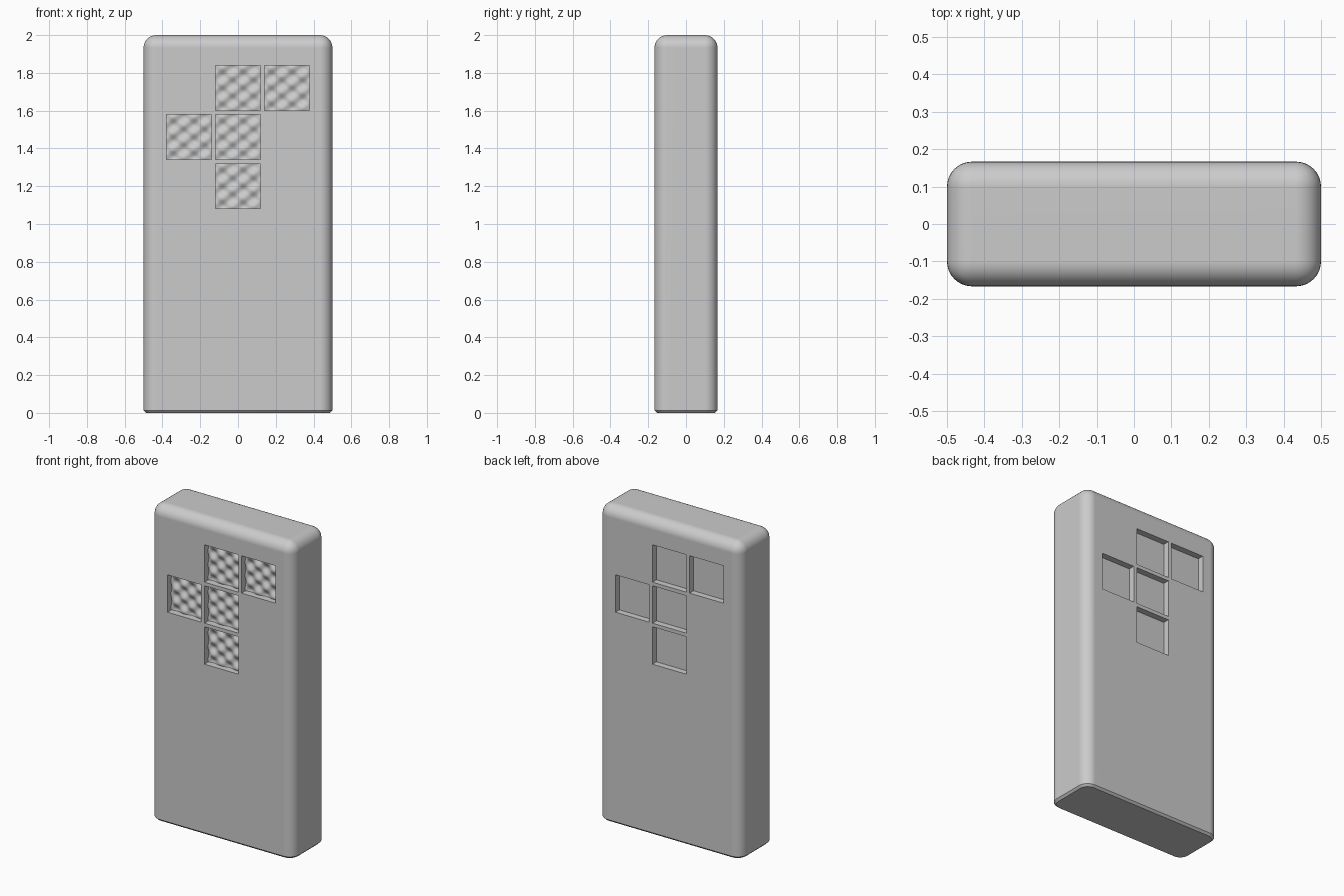
import bpy, bmesh, math
from mathutils import Matrix, Vector

cube = bpy.data.objects.get("Cube")
if cube:
    bpy.data.objects.remove(cube, do_unlink=True)

W, D, H = 1.0, 1 / 3, 2.0
CELL, PITCH, DEPTH = 0.237, 0.26, 0.04
ROUND, CHAMFER, WAVE = 0.067, 0.013, 0.009
# Pocket layout as (column, row), row 0 at the top
LAYOUT = [(0, 0), (1, 0), (-1, 1), (0, 1), (0, 2)]
CENTRES = [(c * PITCH, 1.72 - r * PITCH) for c, r in LAYOUT]

grey = bpy.data.materials.new("light grey")
grey.use_nodes = True
grey.diffuse_color = (0.6, 0.6, 0.6, 1)
grey.node_tree.nodes["Principled BSDF"].inputs["Base Color"].default_value = grey.diffuse_color


def make_object(name, bm):
    mesh = bpy.data.meshes.new(name)
    bmesh.ops.recalc_face_normals(bm, faces=bm.faces)
    bm.to_mesh(mesh)
    bm.free()
    mesh.materials.append(grey)
    obj = bpy.data.objects.new(name, mesh)
    bpy.context.collection.objects.link(obj)
    return obj


def add_box(bm, centre, size):
    matrix = Matrix.Translation(centre) @ Matrix.Diagonal((*size, 1))
    bmesh.ops.create_cube(bm, size=1, matrix=matrix)


def select_only(obj):
    bpy.ops.object.select_all(action='DESELECT')
    obj.select_set(True)
    bpy.context.view_layer.objects.active = obj


# Slab: rounded sides and top, small flat chamfer round the base
bm = bmesh.new()
add_box(bm, (0, 0, H / 2), (W, D, H))
upper = [e for e in bm.edges if max(v.co.z for v in e.verts) > H / 2]
bmesh.ops.bevel(bm, geom=upper, offset=ROUND, segments=8, profile=0.5, affect='EDGES')
base = [e for e in bm.edges if max(v.co.z for v in e.verts) < 0.001]
bmesh.ops.bevel(bm, geom=base, offset=CHAMFER, segments=1, affect='EDGES')
slab = make_object("slab", bm)

# Square pockets: the back repeats the front turned half round
bm = bmesh.new()
for side, depth in ((-1, DEPTH + WAVE), (1, DEPTH)):
    for x, z in CENTRES:
        add_box(bm, (-side * x, side * D / 2, z), (CELL, 2 * depth, CELL))
cutter = make_object("pocket_cutter", bm)
cutter.hide_render = True
select_only(slab)
cut = slab.modifiers.new("pockets", 'BOOLEAN')
cut.object = cutter
cut.operation = 'DIFFERENCE'
cut.solver = 'EXACT'
bpy.ops.object.modifier_apply(modifier=cut.name)
bpy.data.objects.remove(cutter, do_unlink=True)
bpy.ops.object.shade_smooth_by_angle(angle=math.radians(30))
weighted = slab.modifiers.new("flat face shading", 'WEIGHTED_NORMAL')
weighted.keep_sharp = True


# Rippled floor in each front pocket
def ripple(u, v):
    return WAVE * math.sin(2 * math.pi * u / 0.11) * math.sin(2 * math.pi * v / 0.085)


for i, (x, z) in enumerate(CENTRES, 1):
    bm = bmesh.new()
    turn = Matrix.Rotation(math.pi / 2, 4, 'X')
    bmesh.ops.create_grid(bm, x_segments=48, y_segments=48, size=CELL / 2, matrix=turn)
    for vert in bm.verts:
        u, v = vert.co.x, vert.co.z
        vert.co = Vector((x + u, DEPTH - D / 2 - ripple(u, v), z + v))
    panel = make_object(f"rippled_panel_{i}", bm)
    if panel.data.polygons[0].normal.y > 0:
        panel.data.flip_normals()
    select_only(panel)
    bpy.ops.object.shade_smooth_by_angle(angle=math.radians(60))
